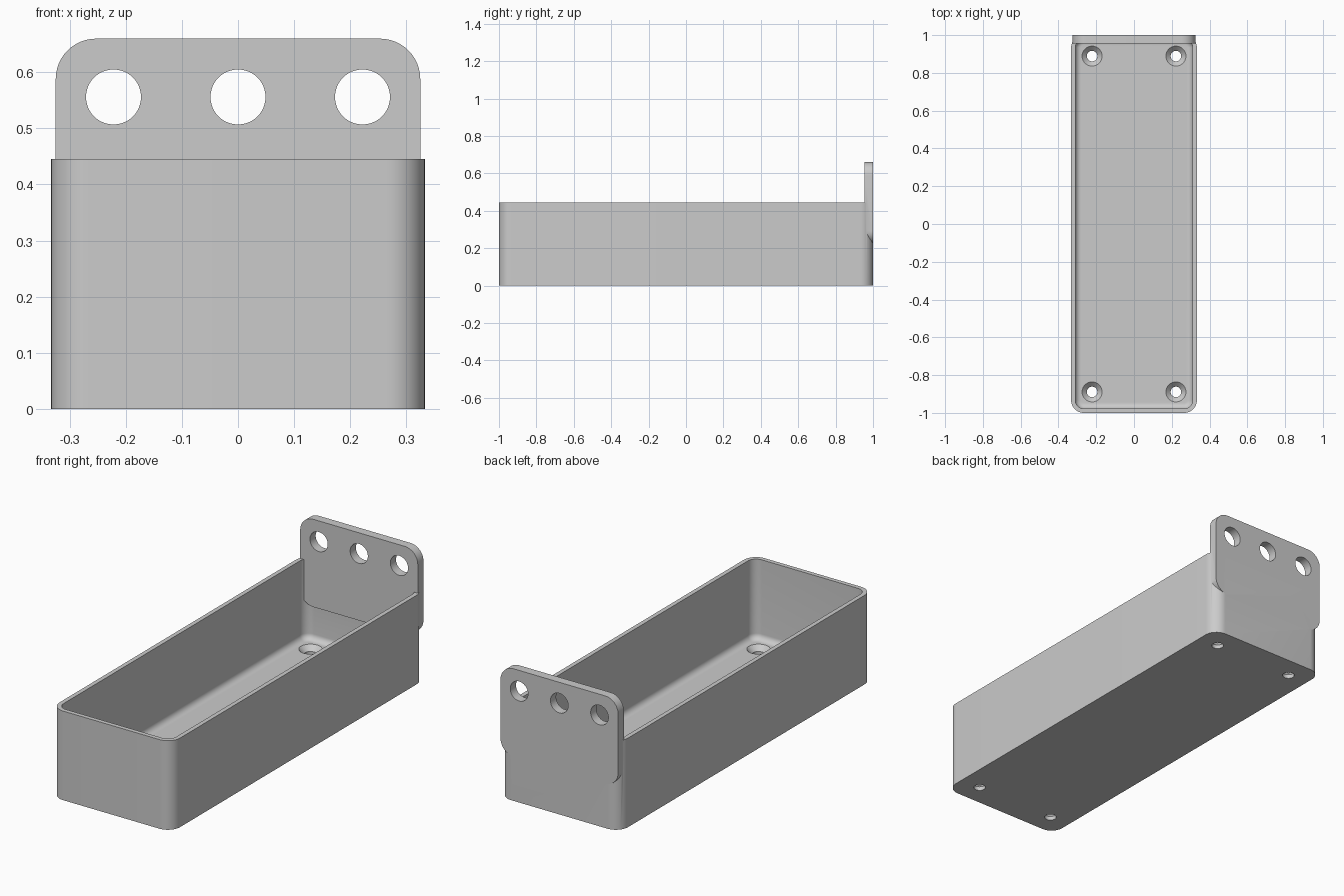
import bpy
import bmesh
from math import cos, sin, pi, radians
from mathutils import Matrix

cube = bpy.data.objects.get("Cube")
if cube:
    bpy.data.objects.remove(cube, do_unlink=True)

grey = bpy.data.materials.new("plain grey")
grey.use_nodes = True
colour = (0.6, 0.6, 0.6, 1)
grey.diffuse_color = colour
grey.node_tree.nodes["Principled BSDF"].inputs["Base Color"].default_value = colour


def outline(half_x, half_y, r, steps=12):
    """Rounded rectangle, counter-clockwise."""
    pts = []
    for q, (sx, sy) in enumerate([(1, 1), (-1, 1), (-1, -1), (1, -1)]):
        for i in range(steps + 1):
            a = (q + i / steps) * pi / 2
            pts.append((sx * (half_x - r) + r * cos(a), sy * (half_y - r) + r * sin(a)))
    return pts


def circle(r, n=48):
    return [(r * cos(2 * pi * i / n), r * sin(2 * pi * i / n)) for i in range(n)]


def loft(name, rings, matrix=Matrix()):
    """Closed solid through (outline, height) rings."""
    bm = bmesh.new()
    loops = [[bm.verts.new((x, y, z)) for x, y in pts] for pts, z in rings]
    bm.faces.new(loops[0][::-1])
    bm.faces.new(loops[-1])
    for a, b in zip(loops, loops[1:]):
        for i in range(len(a)):
            j = (i + 1) % len(a)
            bm.faces.new((a[i], a[j], b[j], b[i]))
    bm.transform(matrix)
    bmesh.ops.recalc_face_normals(bm, faces=bm.faces)
    mesh = bpy.data.meshes.new(name)
    bm.to_mesh(mesh)
    bm.free()
    mesh.materials.append(grey)
    obj = bpy.data.objects.new(name, mesh)
    bpy.context.collection.objects.link(obj)
    return obj


def combine(target, other, operation):
    mod = target.modifiers.new(operation, "BOOLEAN")
    mod.operation, mod.object, mod.solver = operation, other, "EXACT"
    bpy.context.view_layer.objects.active = target
    bpy.ops.object.modifier_apply(modifier=mod.name)
    bpy.data.objects.remove(other, do_unlink=True)


W, L, H, R = 0.333, 1.0, 0.445, 0.067
WALL, FLOOR, FILLET = 0.022, 0.045, 0.03

# Open tray with a rounded inside floor edge
tray = loft("tray", [(outline(W, L, R), 0), (outline(W, L, R), H)])
rings = []
for i in range(9):
    a = i / 8 * pi / 2
    inset = WALL + FILLET * (1 - sin(a))
    rings.append((outline(W - inset, L - inset, R - inset), FLOOR + FILLET * (1 - cos(a))))
rings.append((outline(W - WALL, L - WALL, R - WALL), H + 0.1))
combine(tray, loft("cavity_cutter", rings), "DIFFERENCE")

# Hanging plate at the back
upright = Matrix.Translation((0, L, 0.441)) @ Matrix.Rotation(pi / 2, 4, "X")
shape = outline(0.325, 0.219, 0.072)
combine(tray, loft("hanging_plate", [(shape, 0), (shape, 0.045)], upright), "UNION")

# Three hanging holes and four countersunk floor holes
for x in (-0.222, 0, 0.222):
    place = Matrix.Translation((x, 1.1, 0.556)) @ Matrix.Rotation(pi / 2, 4, "X")
    combine(tray, loft("hole_cutter", [(circle(0.049), 0), (circle(0.049), 0.3)], place), "DIFFERENCE")
for x in (-0.222, 0.222):
    for y in (-0.889, 0.889):
        rings = [(circle(0.028), -0.1), (circle(0.028), 0.02),
                 (circle(0.053), FLOOR), (circle(0.053), FLOOR + 0.05)]
        combine(tray, loft("screw_cutter", rings, Matrix.Translation((x, y, 0))), "DIFFERENCE")

# Smooth the rounded walls
tray.select_set(True)
bpy.context.view_layer.objects.active = tray
bpy.ops.object.shade_smooth_by_angle(angle=radians(30))
